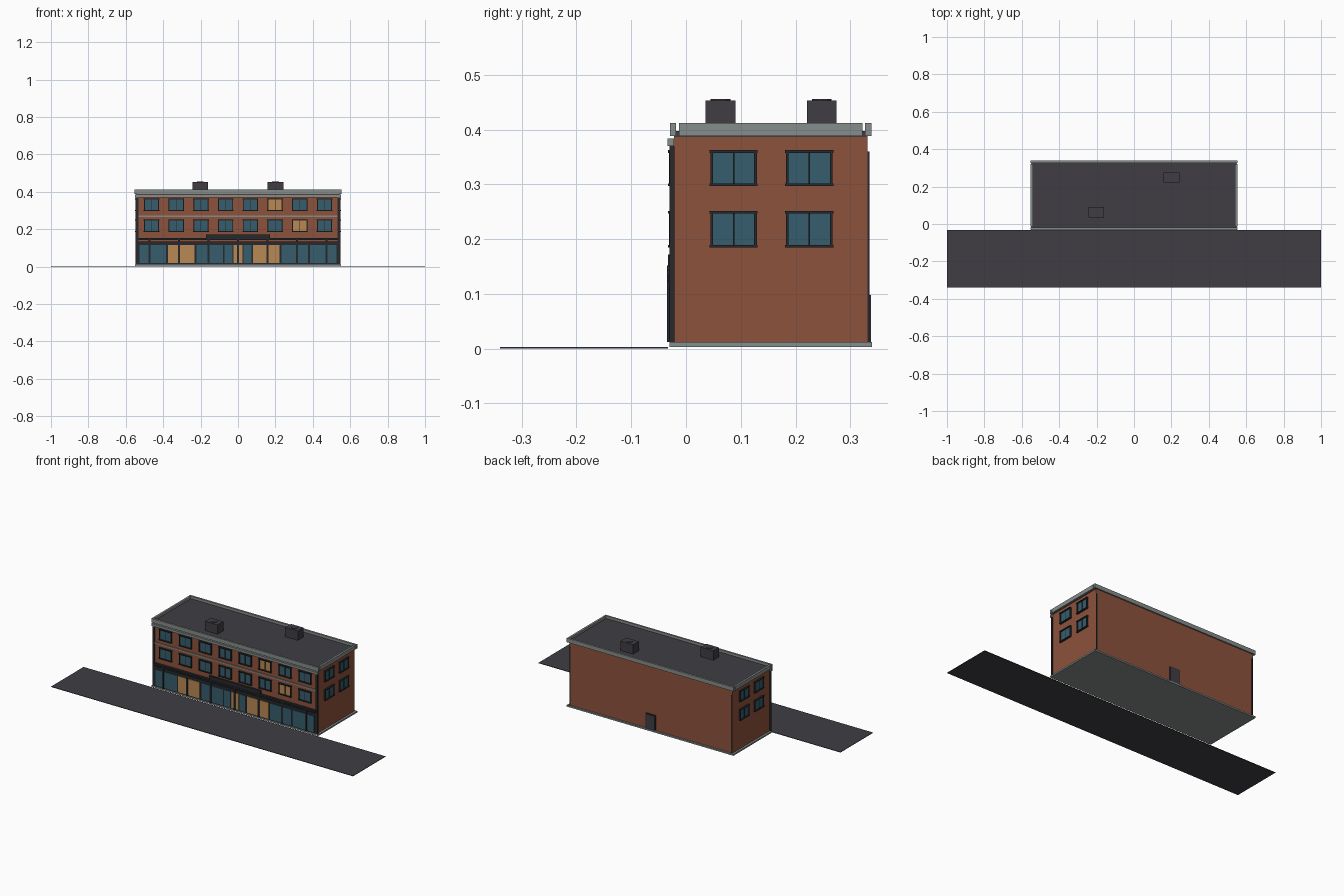
import bpy
import bmesh
from mathutils import Matrix

old = bpy.data.objects.get("Cube")
if old:
    bpy.data.objects.remove(old, do_unlink=True)


def material(name, r, g, b):
    m = bpy.data.materials.new(name)
    m.use_nodes = True
    m.diffuse_color = (r, g, b, 1)
    node = next(n for n in m.node_tree.nodes if n.type == "BSDF_PRINCIPLED")
    node.inputs["Base Color"].default_value = (r, g, b, 1)
    return m


brick = material("brick red", 0.27, 0.085, 0.045)
stone = material("stone grey", 0.24, 0.27, 0.26)
asphalt = material("asphalt grey", 0.05, 0.047, 0.056)
metal = material("dark metal", 0.02, 0.022, 0.026)
glass = material("blue glass", 0.035, 0.11, 0.15)
amber = material("lit amber", 0.48, 0.25, 0.09)


def finish(name, bm, mat):
    mesh = bpy.data.meshes.new(name)
    bm.to_mesh(mesh)
    bm.free()
    mesh.materials.append(mat)
    obj = bpy.data.objects.new(name, mesh)
    bpy.context.collection.objects.link(obj)
    return obj


def box(name, mat, x, y, z):
    """Box from (low, high) ranges along each axis."""
    bm = bmesh.new()
    bmesh.ops.create_cube(bm, size=1)
    for v in bm.verts:
        for i, (lo, hi) in enumerate((x, y, z)):
            v.co[i] = lo if v.co[i] < 0 else hi
    return finish(name, bm, mat)


def span(centre, width):
    return (centre - width / 2, centre + width / 2)


def window(name, pane, at, wall, out, z, width, side=False):
    """Framed window with one mullion; out is +1 or -1 along the wall normal."""
    def part(label, mat, across, d0, d1, height):
        depth = tuple(sorted((wall + out * d0, wall + out * d1)))
        xy = (depth, across) if side else (across, depth)
        box(f"{name}_{label}", mat, *xy, height)

    bar = 0.005
    lo, hi = span(at, width)
    part("pane", pane, (lo, hi), -0.002, 0.004, z)
    for label, edge in (("left_jamb", lo), ("right_jamb", hi)):
        part(label, metal, span(edge, bar), -0.002, 0.009, z)
    for label, edge in (("sill", z[0]), ("head", z[1])):
        part(label, metal, (lo - 0.004, hi + 0.004), -0.002, 0.011, span(edge, bar))
    part("mullion", metal, span(at, 0.003), -0.002, 0.007, z)


FRONT, BACK, SIDE = -0.022, 0.331, 0.54

# Road, plinth and brick body
box("road", asphalt, (-1, 1), (-0.34, -0.033), (0, 0.003))
box("plinth", stone, (-0.552, 0.552), (-0.03, 0.34), (0.003, 0.012))
box("brick_body", brick, (-SIDE, SIDE), (FRONT, BACK), (0.01, 0.388))

# Roof deck with parapet on all sides
box("roof_deck", asphalt, (-0.542, 0.542), (-0.02, 0.33), (0.386, 0.397))
box("front_parapet", stone, (-0.553, 0.553), (-0.029, -0.018), (0.388, 0.412))
box("back_parapet", stone, (-0.553, 0.553), (0.327, 0.339), (0.388, 0.412))
for s, label in ((-1, "right"), (1, "left")):
    box(f"{label}_parapet", stone, span(s * 0.547, 0.012), (-0.013, 0.322), (0.388, 0.412))
box("front_cornice", stone, (-0.55, 0.55), (-0.034, FRONT), (0.37, 0.384))
box("floor_band", stone, (-SIDE, SIDE), (-0.027, FRONT), (0.266, 0.274))

# Corner posts and rear downpipes
for s, label in ((-1, "right"), (1, "left")):
    box(f"{label}_corner_post", metal, span(s * 0.54, 0.014), (-0.03, -0.021), (0.012, 0.37))
    box(f"{label}_downpipe", metal, span(s * 0.535, 0.006), (BACK - 0.002, 0.335), (0.012, 0.36))

# Upper windows on the front and both ends
floors = ((0.187, 0.249), (0.299, 0.36))
lit = {(0, 6), (1, 5)}
for f, z in enumerate(floors):
    for c in range(8):
        pane = amber if (f, c) in lit else glass
        window(f"front_window_{f}_{c}", pane, (c - 3.5) * 0.132, FRONT, -1, z, 0.076)
    for s, label in ((-1, "right"), (1, "left")):
        for c, y in enumerate((0.087, 0.225)):
            window(f"{label}_window_{f}_{c}", glass, y, s * SIDE, s, z, 0.08, side=True)

# Shop front: backing, panes, posts and fascia
box("shop_backing", metal, (-0.533, 0.533), (-0.027, FRONT), (0.012, 0.13))
shop_panes = [(-0.455, 0.142, glass), (-0.304, 0.142, amber), (-0.15, 0.142, glass),
              (-0.05, 0.042, glass), (0, 0.05, amber), (0.05, 0.042, glass),
              (0.152, 0.142, amber), (0.304, 0.142, glass), (0.455, 0.142, glass)]
for i, (x, w, mat) in enumerate(shop_panes):
    box(f"shop_pane_{i}", mat, span(x, w), (-0.031, -0.026), (0.018, 0.115))
for i in range(-3, 4):
    box(f"shop_post_{i + 4}", metal, span(i * 0.158, 0.01), (-0.035, -0.026), (0.012, 0.15))
box("shop_fascia", metal, (-0.535, 0.535), (-0.032, FRONT), (0.12, 0.134))
box("shop_ledge", metal, (-0.54, 0.54), (-0.035, FRONT), (0.142, 0.152))
box("sign_board", metal, (-0.17, 0.17), (-0.033, FRONT), (0.142, 0.172))

# Rear service door
box("back_door", asphalt, span(0, 0.056), (BACK, 0.338), (0.012, 0.098))
box("back_door_frame", metal, span(0, 0.066), (BACK - 0.002, 0.335), (0.012, 0.103))

# Rooftop units with round fan caps
for i, (x, y) in enumerate(((-0.202, 0.063), (0.2, 0.248))):
    box(f"roof_unit_{i}", asphalt, span(x, 0.084), span(y, 0.054), (0.395, 0.453))
    bm = bmesh.new()
    bmesh.ops.create_cone(bm, cap_ends=True, segments=12, radius1=0.018, radius2=0.018,
                          depth=0.006, matrix=Matrix.Translation((x, y, 0.453)))
    finish(f"fan_cap_{i}", bm, asphalt)
